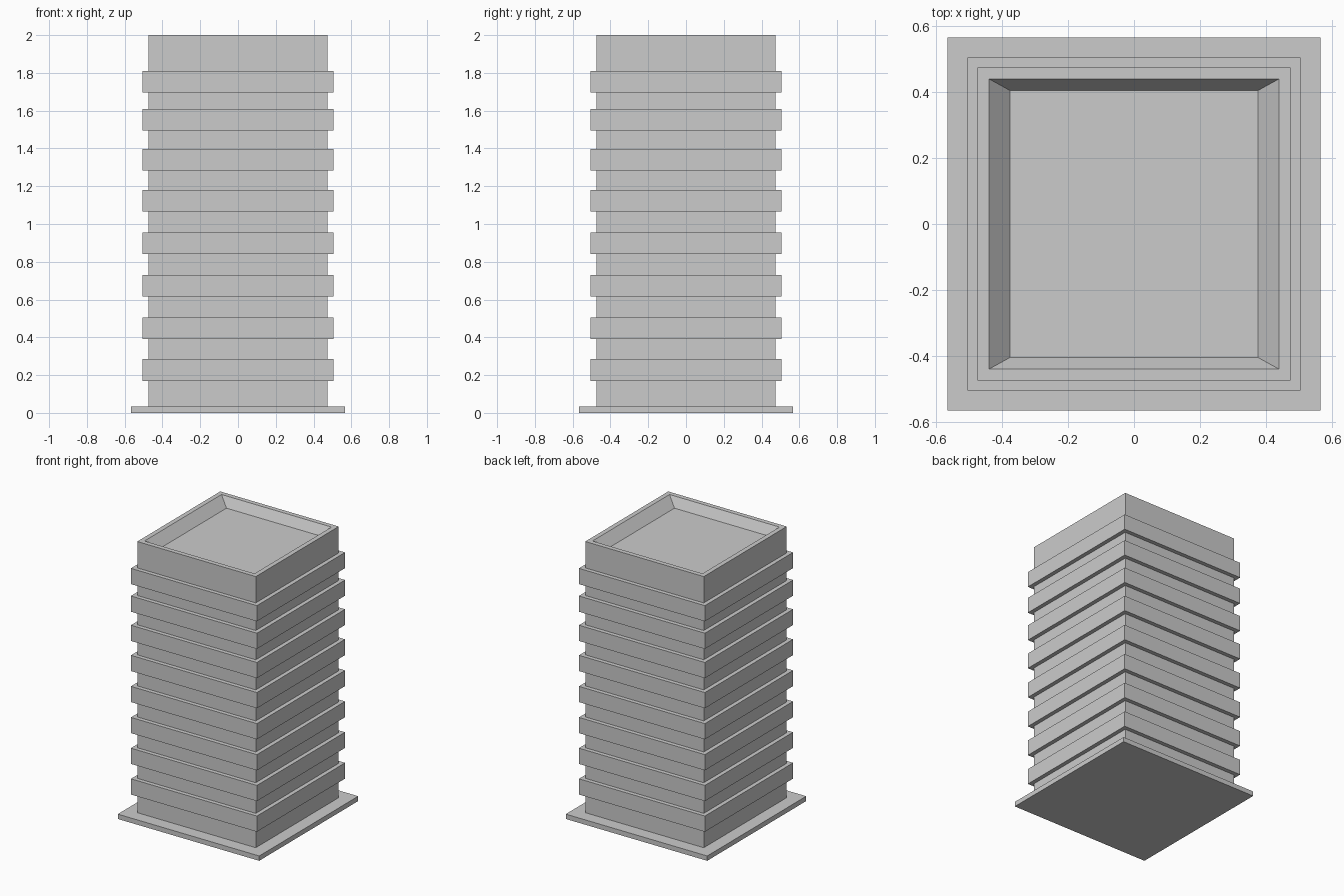
import bpy
import bmesh

cube = bpy.data.objects.get("Cube")
if cube:
    bpy.data.objects.remove(cube, do_unlink=True)

# One concrete colour for the whole tower
concrete = bpy.data.materials.new("concrete_grey")
concrete.use_nodes = True
colour = (0.6, 0.6, 0.6, 1)
concrete.diffuse_color = colour
concrete.node_tree.nodes["Principled BSDF"].inputs["Base Color"].default_value = colour


def stacked_rings(name, rings, cap_bottom=True, cap_top=True, close=False):
    """Join rectangular rings (half width, half depth, height) into one mesh."""
    bm = bmesh.new()
    loops = [[bm.verts.new((sx * hx, sy * hy, z))
              for sx, sy in ((-1, -1), (1, -1), (1, 1), (-1, 1))]
             for hx, hy, z in rings]
    pairs = list(zip(loops, loops[1:]))
    if close:
        pairs.append((loops[-1], loops[0]))
    for low, high in pairs:
        for i in range(4):
            j = (i + 1) % 4
            bm.faces.new((low[i], low[j], high[j], high[i]))
    if cap_bottom:
        bm.faces.new(loops[0][::-1])
    if cap_top:
        bm.faces.new(loops[-1])
    bmesh.ops.recalc_face_normals(bm, faces=bm.faces)
    mesh = bpy.data.meshes.new(name)
    bm.to_mesh(mesh)
    bm.free()
    mesh.materials.append(concrete)
    obj = bpy.data.objects.new(name, mesh)
    bpy.context.collection.objects.link(obj)
    return obj


BASE, BODY, BAND = 0.567, 0.475, 0.505
BASE_TOP, ROOF = 0.035, 2.0

# Ground slab
stacked_rings("base_slab", [(BASE, BASE, 0), (BASE, BASE, BASE_TOP)])

# Tower body with a parapet sloping in to the sunken roof
stacked_rings("tower_body", [
    (BODY, BODY, BASE_TOP),
    (BODY, BODY, ROOF),
    (0.441, 0.441, ROOF),
    (0.376, 0.405, ROOF - 0.068),
])

# Projecting floor bands wrapped around the body
band_bottoms = (0.17, 0.392, 0.615, 0.84, 1.065, 1.283, 1.495, 1.695)
for n, z in enumerate(band_bottoms, 1):
    top = z + 0.114
    stacked_rings(f"floor_band_{n}", [
        (BODY, BODY, z), (BAND, BAND, z), (BAND, BAND, top), (BODY, BODY, top),
    ], cap_bottom=False, cap_top=False, close=True)
